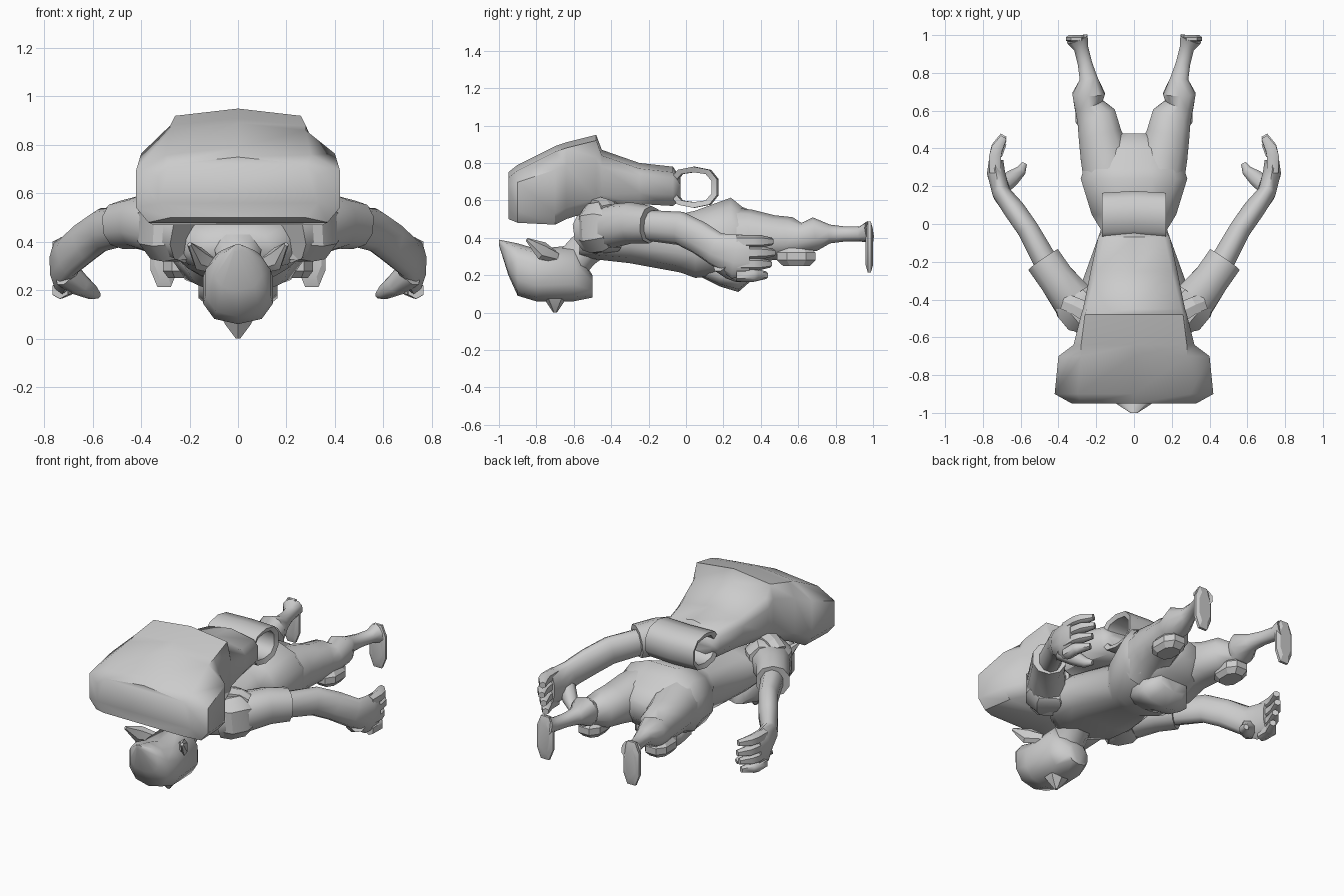
import bpy, bmesh, math
from mathutils import Vector

cube = bpy.data.objects.get("Cube")
if cube:
    bpy.data.objects.remove(cube, do_unlink=True)

grey = bpy.data.materials.new("plain grey")
grey.use_nodes = True
COLOUR = (0.6, 0.6, 0.6, 1)
grey.diffuse_color = COLOUR
grey.node_tree.nodes["Principled BSDF"].inputs["Base Color"].default_value = COLOUR

X, Y, Z = Vector((1, 0, 0)), Vector((0, 1, 0)), Vector((0, 0, 1))


def skin(name, rings, angle=60, closed=False, paired=False):
    """Bridge equal rings of points into one solid, with a mirrored twin if paired."""
    bm = bmesh.new()
    loops = [[bm.verts.new(point) for point in ring] for ring in rings]
    count = len(loops[0])
    neighbours = list(zip(loops, loops[1:]))
    if closed:
        neighbours.append((loops[-1], loops[0]))
    else:
        bm.faces.new(loops[0])
        bm.faces.new(loops[-1])
    for near, far in neighbours:
        for i in range(count):
            j = (i + 1) % count
            bm.faces.new((near[i], near[j], far[j], far[i]))
    bmesh.ops.recalc_face_normals(bm, faces=bm.faces)
    mesh = bpy.data.meshes.new(name)
    bm.to_mesh(mesh)
    bm.free()
    mesh.materials.append(grey)
    obj = bpy.data.objects.new(name, mesh)
    bpy.context.collection.objects.link(obj)
    bpy.ops.object.select_all(action='DESELECT')
    obj.select_set(True)
    bpy.context.view_layer.objects.active = obj
    bpy.ops.object.shade_smooth_by_angle(angle=math.radians(angle))
    if paired:
        obj.modifiers.new("mirror", 'MIRROR')


def oval(centre, u, v, sides=10, power=0.8):
    """Ring of points, squarer as power falls."""
    ring = []
    for i in range(sides):
        turn = math.tau * (i + 0.5) / sides
        c, s = math.cos(turn), math.sin(turn)
        ring.append(Vector(centre) + u * math.copysign(abs(c) ** power, c)
                    + v * math.copysign(abs(s) ** power, s))
    return ring


def body(name, rows, sides=10):
    """Loft along y; rows hold y, half width, low z, high z."""
    rings = []
    for y, width, low, high in rows:
        rings.append(oval((0, y, (low + high) / 2), X * width, Z * (high - low) / 2, sides))
    skin(name, rings)


def limb(name, rows, sides=8, angle=60, power=0.9, paired=True):
    """Tube along a path; rows hold x, y, z, side radius and, if it differs, upright radius."""
    path = [Vector(row[:3]) for row in rows]
    last = len(path) - 1
    rings = []
    for i, (point, row) in enumerate(zip(path, rows)):
        along = path[min(i + 1, last)] - path[max(i - 1, 0)]
        side = along.cross(Z).normalized()
        upright = side.cross(along).normalized()
        rings.append(oval(point, side * row[3], upright * row[-1], sides, power))
    skin(name, rings, angle, paired=paired)


def pad(name, centre, u, v, depth, paired=True):
    """Eight-sided block with bevelled rims, thickness along depth."""
    rings = []
    for step, scale in ((-1, 0.7), (-0.4, 1), (0.4, 1), (1, 0.7)):
        rings.append(oval(Vector(centre) + depth * step, u * scale, v * scale, sides=8))
    skin(name, rings, angle=25, paired=paired)


# Torso with a waist, a wide seat and a fold of cloth below the belly
body("torso", [(-.57, .15, .3, .44), (-.47, .27, .28, .5), (-.3, .28, .26, .54),
               (-.03, .18, .21, .53), (.05, .23, .18, .55), (.24, .29, .2, .62),
               (.3, .27, .22, .57), (.4, .24, .27, .53), (.48, .07, .35, .47)], sides=12)
body("belly_fold", [(.06, .1, .2, .3), (.18, .17, .14, .3),
                    (.28, .17, .11, .3), (.36, .1, .18, .3)])

# Head, face down, with a brow, a nose and a heavy jaw
body("head", [(-1, .02, .36, .39), (-.95, .1, .2, .38), (-.9, .14, .09, .37),
              (-.8, .15, .06, .34), (-.6, .14, .06, .36), (-.5, .07, .08, .2)])
skin("nose", [oval((0, -.7, .1), X * .08, Y * .08, sides=6),
              oval((0, -.7, .06), X * .06, Y * .05, sides=6),
              oval((0, -.7, 0), X * .01, Y * .01, sides=6)], angle=30)
limb("neck", [(0, -.63, .24, .1), (0, -.55, .33, .1), (0, -.45, .4, .15, .1)], paired=False)
limb("ear", [(.1, -.7, .3, .03), (.16, -.77, .33, .02, .05), (.2, -.85, .39, .01)],
     sides=6, angle=25)

# Large pack: domed top, flared front end, tapering to the waist
pack = []
for y, top, shoulder, flank, low in [
        (-.95, .75, .28, .33, .5), (-.9, .79, .3, .42, .48), (-.7, .89, .28, .4, .47),
        (-.64, .91, .28, .32, .5), (-.48, .95, .26, .28, .55), (-.45, .87, .25, .27, .57),
        (-.25, .8, .2, .23, .58), (-.07, .78, .16, .19, .57), (-.03, .72, .12, .16, .6)]:
    middle = low + (top - low) * 0.7
    half = [(shoulder, top - .03), (flank, middle), (flank, low + .06), (flank - .05, low)]
    outline = [(0, top)] + half + [(0, low)] + [(-x, z) for x, z in reversed(half)]
    pack.append([(x, y, z) for x, z in outline])
skin("pack", pack, angle=50)

# Broad hoop behind the pack, peaked along the middle
centre, peak = Vector((0, .04, .67)), Y * .01
hoop = []
for point in oval(centre, Y * .13, Z * .11):
    inner = point + (centre - point).normalized() * .03
    hoop.append([point - X * .17, point + peak, point + X * .17,
                 inner + X * .16, inner + peak, inner - X * .16])
skin("waist_hoop", hoop, angle=55, closed=True)

# Sleeves, shoulder guards and straps
limb("sleeve", [(.2, -.5, .43, .13, .12), (.31, -.42, .46, .12),
                (.41, -.29, .48, .1, .11), (.48, -.19, .47, .1)], sides=10)
limb("shoulder_guard", [(.22, -.5, .45, .11, .13), (.25, -.47, .45, .14),
                        (.3, -.41, .46, .14), (.32, -.38, .46, .12)], angle=30, power=0.75)
limb("shoulder_strap", [(.24, -.47, .59, .06, .03), (.32, -.43, .58, .05, .03),
                        (.37, -.41, .56, .05, .02)], sides=6, angle=20)

# Bare forearms sweeping back to the palms
limb("forearm", [(.44, -.25, .47, .07, .08), (.56, -.03, .45, .06, .09),
                 (.63, .07, .4, .06, .09), (.7, .16, .34, .05, .09),
                 (.73, .27, .3, .05, .12), (.73, .34, .3, .04, .11)], sides=10, power=1)

# Four fingers stacked upright, each bending inward and narrowing at the tip
for i, reach in enumerate((.43, .45, .47, .46)):
    z = .2 + i * .06
    limb(f"finger_{i + 1}", [(.735, .27, z, .035), (.735, .36, z, .036),
                             (.725, reach - .06, z, .034), (.69, reach, z, .02)], sides=6)
limb("thumb", [(.71, .19, .27, .05, .06), (.65, .24, .22, .045),
               (.6, .28, .19, .03), (.58, .32, .18, .015)])

# Legs with gathered cuffs, knee pads and tiptoe feet
limb("leg", [(.13, .22, .39, .14, .18), (.15, .36, .41, .14), (.18, .47, .4, .12),
             (.2, .57, .4, .11), (.24, .63, .4, .08), (.24, .69, .42, .09),
             (.24, .77, .42, .05), (.26, .85, .42, .04), (.28, .93, .42, .04),
             (.3, .98, .43, .06)], sides=10, angle=50)
pad("knee_pad", (.235, .59, .3), X * .08, Y * .11, Z * .05)
pad("foot", (.305, .98, .35), X * .06, Z * .145, Y * .02)
